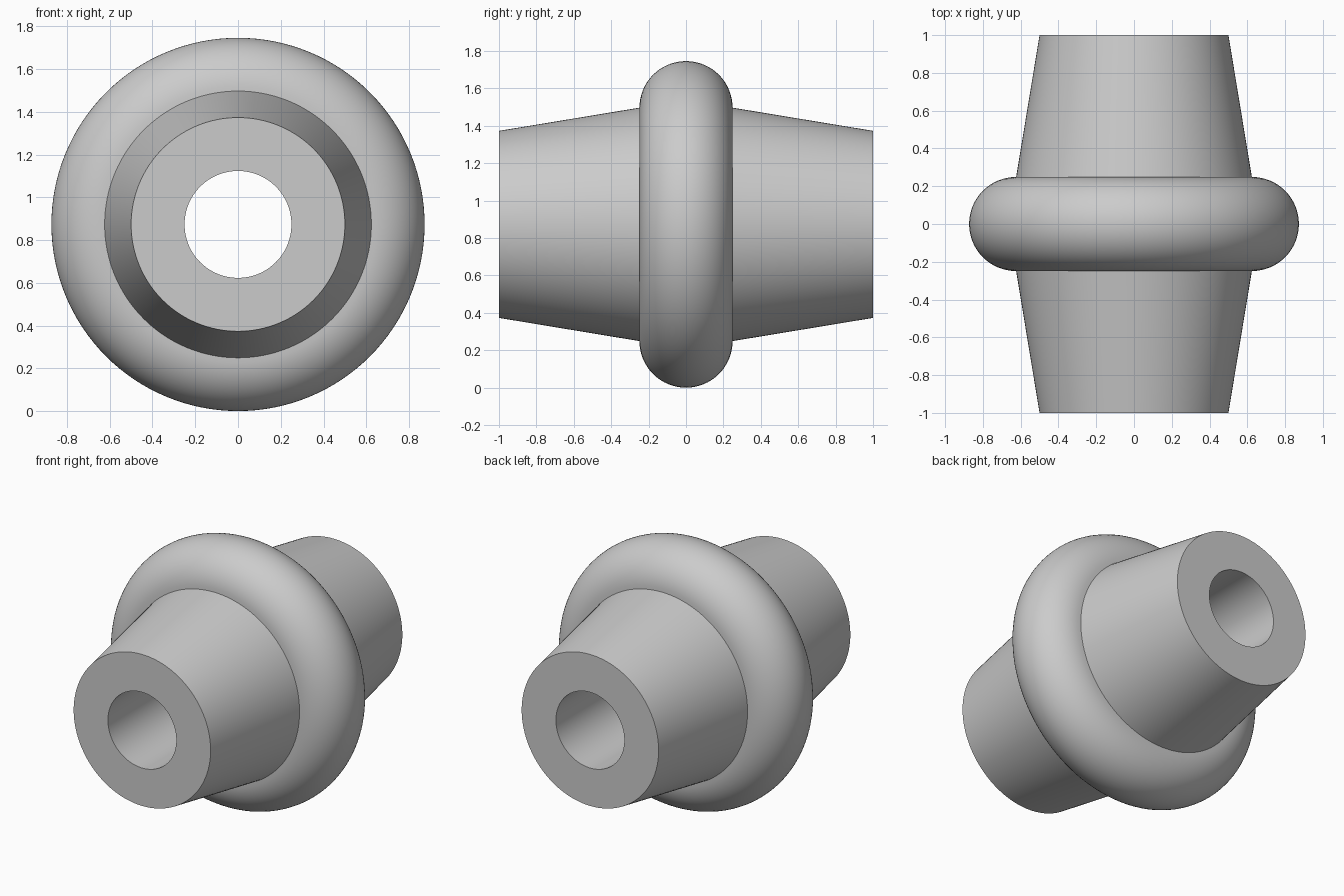
import bpy
import bmesh
from math import sin, cos, pi, radians
from mathutils import Matrix, Vector

cube = bpy.data.objects.get("Cube")
if cube:
    bpy.data.objects.remove(cube, do_unlink=True)

HALF_LENGTH = 1.0
BORE_RADIUS = 0.25
END_RADIUS = 0.5
ROOT_RADIUS = 0.624   # where the tapered necks meet the collar
ROUND_RADIUS = 0.249  # half-round section of the collar
AXIS_HEIGHT = ROOT_RADIUS + ROUND_RADIUS
SEGMENTS = 128
ARC_STEPS = 32

# Plain grey
grey = bpy.data.materials.new("plain_grey")
grey.use_nodes = True
colour = (0.6, 0.6, 0.6, 1.0)
grey.diffuse_color = colour
grey.node_tree.nodes["Principled BSDF"].inputs["Base Color"].default_value = colour


def revolve(name, profile, material):
    """Revolve a closed (radius, y) profile about the y axis."""
    bm = bmesh.new()
    verts = [bm.verts.new((r, y, 0)) for r, y in profile]
    edges = [bm.edges.new((a, b)) for a, b in zip(verts, verts[1:] + verts[:1])]
    bmesh.ops.spin(bm, geom=verts + edges, cent=(0, 0, 0), axis=(0, 1, 0),
                   angle=2 * pi, steps=SEGMENTS, use_merge=True)
    bmesh.ops.remove_doubles(bm, verts=bm.verts[:], dist=1e-5)
    bmesh.ops.recalc_face_normals(bm, faces=bm.faces[:])
    bmesh.ops.transform(bm, verts=bm.verts[:],
                        matrix=Matrix.Translation(Vector((0, 0, AXIS_HEIGHT))))
    mesh = bpy.data.meshes.new(name)
    bm.to_mesh(mesh)
    bm.free()
    mesh.materials.append(material)
    obj = bpy.data.objects.new(name, mesh)
    bpy.context.collection.objects.link(obj)
    bpy.ops.object.select_all(action="DESELECT")
    obj.select_set(True)
    bpy.context.view_layer.objects.active = obj
    bpy.ops.object.shade_smooth_by_angle(angle=radians(30))
    return obj


# Half-round collar section, from the front face round to the back face
collar = []
for i in range(ARC_STEPS + 1):
    a = pi * i / ARC_STEPS - pi / 2
    collar.append((ROOT_RADIUS + ROUND_RADIUS * cos(a), ROUND_RADIUS * sin(a)))

# Bored body with a tapered neck on each side of the collar
front_end = [(BORE_RADIUS, -HALF_LENGTH), (END_RADIUS, -HALF_LENGTH)]
back_end = [(r, -y) for r, y in reversed(front_end)]
revolve("collared_sleeve", front_end + collar + back_end, grey)
